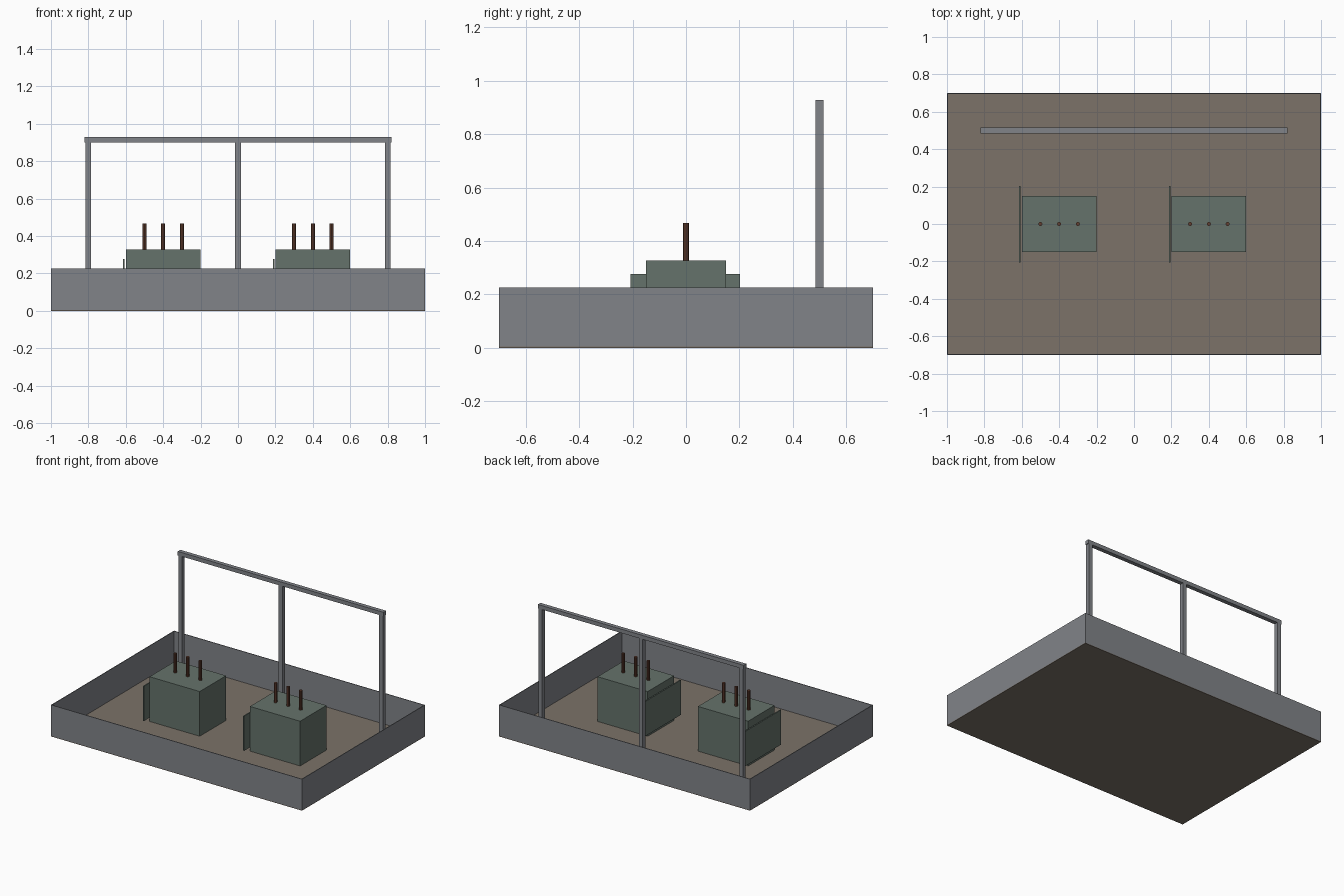
import bpy

if "Cube" in bpy.data.objects:
    bpy.data.objects.remove(bpy.data.objects["Cube"])


def material(name, rgb):
    m = bpy.data.materials.new(name)
    m.diffuse_color = (*rgb, 1)
    m.use_nodes = True
    m.node_tree.nodes["Principled BSDF"].inputs["Base Color"].default_value = m.diffuse_color
    return m


def box(name, lo, hi, mat):
    bpy.ops.mesh.primitive_cube_add(size=1, location=[(a + b) / 2 for a, b in zip(lo, hi)])
    ob = bpy.context.object
    ob.name = name
    ob.scale = [b - a for a, b in zip(lo, hi)]
    bpy.ops.object.transform_apply(location=False, rotation=False, scale=True)
    ob.data.materials.append(mat)
    return ob


steel = material("steel", (0.22, 0.23, 0.25))
gravel = material("gravel", (0.20, 0.17, 0.14))
green = material("tank_green", (0.13, 0.17, 0.145))
brown = material("bushing_brown", (0.13, 0.05, 0.03))

W, D, WALL, T, FLOOR = 1.0, 0.7, 0.227, 0.005, 0.005

# Gravel yard floor
box("yard_floor", (-W, -D, 0), (W, D, FLOOR), gravel)

# Thin perimeter walls
for s, side in ((-1, "a"), (1, "b")):
    y0, y1 = sorted((s * D, s * (D - T)))
    box("long_wall_" + side, (-W, y0, FLOOR), (W, y1, WALL), steel)
    x0, x1 = sorted((s * W, s * (W - T)))
    box("end_wall_" + side, (x0, -D + T, FLOOR), (x1, D - T, WALL), steel)

# Two transformers: tank, radiator panel and three bushings
for cx in (-0.4, 0.4):
    box("transformer_tank", (cx - 0.2, -0.15, FLOOR), (cx + 0.2, 0.15, 0.327), green)
    box("radiator_panel", (cx - 0.214, -0.207, 0.027), (cx - 0.206, 0.202, 0.277), green)
    for dx in (-0.1, 0, 0.1):
        bpy.ops.mesh.primitive_cylinder_add(vertices=8, radius=0.011, depth=0.14,
                                            location=(cx + dx, 0, 0.397))
        bpy.context.object.name = "bushing"
        bpy.context.object.data.materials.append(brown)

# Gantry posts and top beam
for px in (-0.8, 0, 0.8):
    box("gantry_post", (px - 0.015, 0.485, FLOOR), (px + 0.015, 0.515, 0.902), steel)
box("gantry_beam", (-0.82, 0.485, 0.9), (0.82, 0.515, 0.928), steel)
